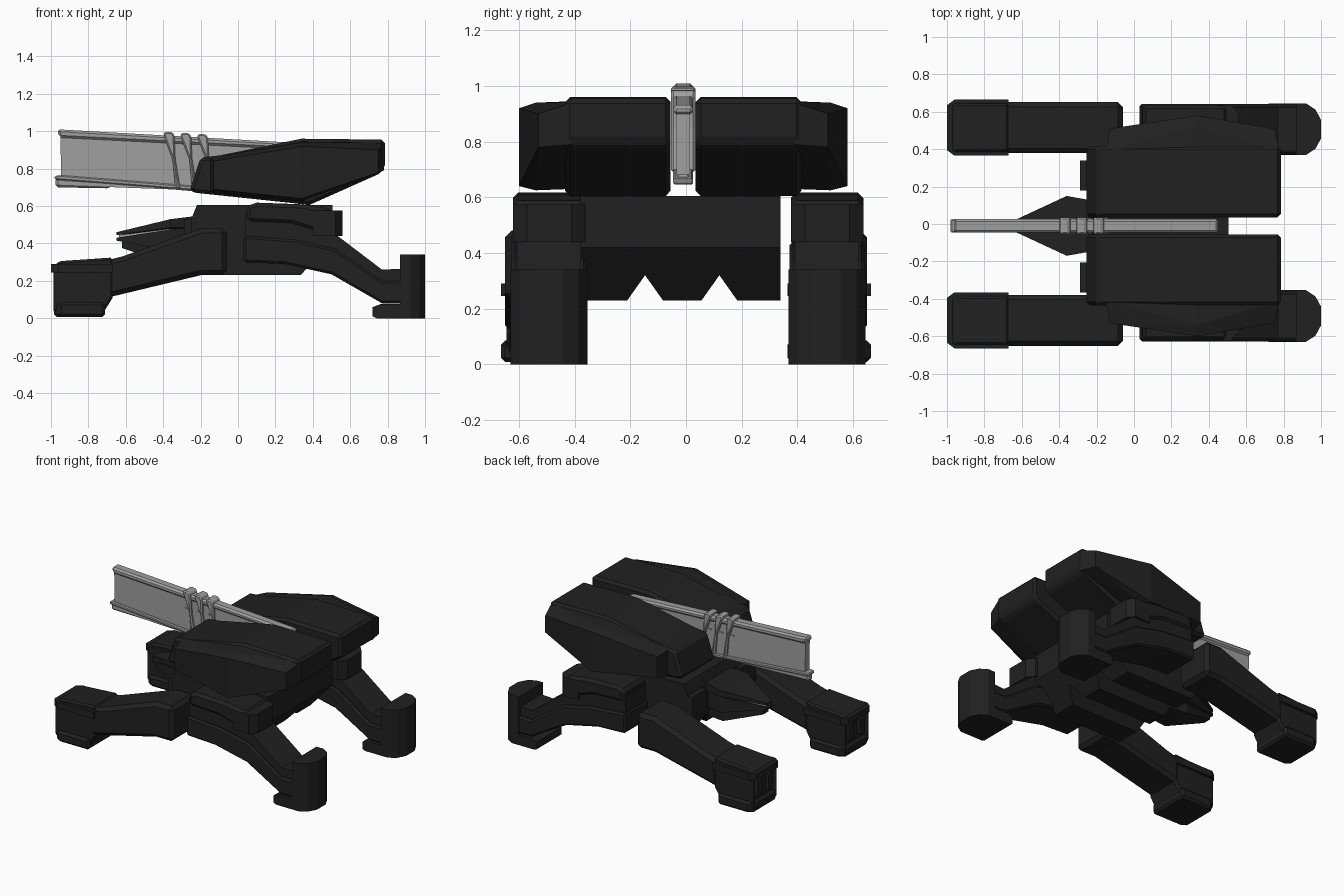
import bpy, bmesh
from mathutils import Vector

if "Cube" in bpy.data.objects:
    bpy.data.objects.remove(bpy.data.objects["Cube"])


def material(name, v):
    m = bpy.data.materials.new(name)
    m.diffuse_color = (v, v, v, 1)
    m.use_nodes = True
    m.node_tree.nodes["Principled BSDF"].inputs["Base Color"].default_value = m.diffuse_color
    return m


DARK = material("dark_armour", 0.015)
STEEL = material("steel", 0.35)


def finish(name, bm, mat, bevel=0):
    bmesh.ops.recalc_face_normals(bm, faces=bm.faces)
    me = bpy.data.meshes.new(name)
    bm.to_mesh(me)
    bm.free()
    me.materials.append(mat)
    ob = bpy.data.objects.new(name, me)
    bpy.context.collection.objects.link(ob)
    if bevel:
        b = ob.modifiers.new("chamfer", 'BEVEL')
        b.width, b.segments, b.limit_method = bevel, 1, 'ANGLE'
        b.angle_limit = 0.7
    return ob


def prism(name, pts, a, b, axis='Y', mat=DARK, bevel=0, end_inset=0):
    """Extrude a flat profile along an axis from a to b."""
    def at(p, t):
        return {'Y': (p[0], t, p[1]), 'Z': (p[0], p[1], t), 'X': (t, p[0], p[1])}[axis]
    bm = bmesh.new()
    lo = [bm.verts.new(at(p, a)) for p in pts]
    hi = [bm.verts.new(at(p, b)) for p in pts]
    bm.faces.new(lo)
    bm.faces.new(hi)
    n = len(pts)
    for i in range(n):
        bm.faces.new((lo[i], lo[(i + 1) % n], hi[(i + 1) % n], hi[i]))
    bmesh.ops.recalc_face_normals(bm, faces=bm.faces)
    if end_inset:
        face = min(bm.faces, key=lambda f: f.calc_center_median().x)
        bmesh.ops.inset_individual(bm, faces=[face], thickness=end_inset, depth=-end_inset)
    return finish(name, bm, mat, bevel)


def hull(name, pts, mat=DARK):
    bm = bmesh.new()
    for p in pts:
        bm.verts.new(p)
    res = bmesh.ops.convex_hull(bm, input=bm.verts)
    junk = [g for g in res['geom_interior'] if isinstance(g, bmesh.types.BMVert)]
    bmesh.ops.delete(bm, geom=junk, context='VERTS')
    bmesh.ops.dissolve_limit(bm, angle_limit=0.02, verts=bm.verts, edges=bm.edges)
    return finish(name, bm, mat)


def rect(x0, x1, z0, z1):
    return [(x0, z0), (x1, z0), (x1, z1), (x0, z1)]


# Hull with two grooves along its belly
body = prism("body", [(-0.22, .605), (.505, .605), (.505, .42), (.335, .23), (-.2, .23),
                      (-.25, .34), (-.25, .53)], -.38, .34)
for y in (-.147, .12):
    cut = prism("belly_cutter", [(y - .085, .20), (y + .085, .20), (y, .32)], -1, 1, 'X')
    cut.hide_render = True
    mod = body.modifiers.new("groove", 'BOOLEAN')
    mod.operation, mod.solver, mod.object = 'DIFFERENCE', 'EXACT', cut
    bpy.context.view_layer.objects.active = body
    bpy.ops.object.modifier_apply(modifier=mod.name)
    bpy.data.objects.remove(cut)

# Head: upper brow, light strip and jaw, all wedge shaped in plan
def wedge(name, x_tip, tip, z_tip, wide, z_wide, mat=DARK, back=-.2):
    pts = []
    for s in (-1, 1):
        for i in (0, 1):
            pts += [(x_tip, -.01 + s * tip, z_tip[i]), (-.36, -.01 + s * wide, z_wide[i]),
                    (back, -.01 + s * wide * .82, z_wide[i] + (.02 if i else 0))]
    return hull(name, pts, mat)


wedge("head_brow", -.65, .025, (.445, .46), .16, (.485, .53))
wedge("head_light_strip", -.635, .02, (.43, .445), .13, (.465, .50), STEEL, -.34)
wedge("head_jaw", -.65, .025, (.415, .43), .14, (.36, .475))
wedge("head_chin", -.62, .03, (.375, .415), .11, (.29, .42))
for y in (-.285, .26):
    prism("shoulder_block", rect(-.29, -.2, .38, .53), y - .08, y + .08)

# Two armoured pods either side of the gun
pod = [(-.26, .68), (-.2, .86), (-.1, .87), (.34, .96), (.785, .955), (.785, .80),
       (.75, .77), (.38, .605), (.3, .615), (-.22, .67)]
for s in (-1, 1):
    def y(d):
        return -.01 + s * d
    prism("pod", pod, y(.045), y(.425), bevel=.018)
    pts = [(x, y(d), z) for x, d, zs in (
        (-.13, .52, (.69, .84)), (.34, .59, (.64, .92)), (.75, .52, (.78, .90)),
        (-.15, .40, (.67, .86)), (.34, .40, (.63, .945)), (.78, .40, (.79, .94)),
        (.34, .53, (.625, .94))) for z in zs]
    hull("pod_side_plate", pts)

# Gun: web, rails and slanted rings
def gun(name, pts, w, bevel=0):
    return prism(name, pts, -.01 - w, -.01 + w, mat=STEEL, bevel=bevel)


gun("gun_web", [(-.95, .99), (.45, .90), (.45, .68), (-.25, .68), (-.945, .74)], .024)
gun("gun_top_rail", [(-.965, 1.01), (.45, .93), (.45, .895), (-.94, .965), (-.96, .975)], .036, .012)
gun("gun_lower_rail", [(-.98, .76), (-.955, .765), (.3, .665), (.3, .645), (-.25, .685), (-.98, .742)], .036, .006)
gun("gun_keel", [(-.975, .75), (-.975, .70), (-.70, .695), (-.65, .712), (.2, .655), (.2, .68)], .026, .012)
for i in range(3):
    x, dz = -.37 + i * .09, -.006 * i
    gun("gun_ring", [(x - .03, .985 + dz), (x - .02, .998 + dz), (x + .02, .995 + dz), (x + .03, .975 + dz),
                     (x + .035, .85), (x + .06, .70), (x + .055, .69), (x + .035, .69), (x + .02, .85)],
        .044, .01)
    gun("gun_ring_clip", rect(x - .02, x + .02, .865, .872), .03)

# Front legs and feet
for c in (-.515, .515):
    prism("front_leg", [(-.06, .23), (-.2, .23), (-.7, .11), (-.7, .31), (-.62, .33), (-.2, .48), (-.06, .48)],
          c - .136, c + .136, bevel=.025)
    prism("front_foot", [(-.995, .05), (-.97, .02), (-.72, .03), (-.67, .11), (-.67, .325),
                         (-.96, .305), (-.995, .26)], c - .13, c + .13, bevel=.012, end_inset=.035)
    plan = [(-.67, -.15), (-.96, -.15), (-1, -.12), (-1, .12), (-.96, .15), (-.67, .15)]
    plan = [(x, c + d) for x, d in plan]
    prism("front_foot_top_rim", plan, .245, .29, 'Z')
    plan = [(min(x, -.71) if x > -.9 else x + .015, v) for x, v in plan]
    prism("front_foot_sole", plan, .008, .085, 'Z', bevel=.015)
    for d in (-.06, .06):
        prism("front_foot_peg", rect(-.985, -.9, .11, .22), c + d - .025, c + d + .025)

# Rear legs: lower beam, recessed core, upper shell, ankle and foot
for c in (-.492, .507):
    prism("rear_leg_beam", [(.03, .30), (.25, .29), (.5, .235), (.77, .08), (.88, .08), (.88, .20), (.77, .20),
                            (.52, .37), (.3, .42), (.03, .44)], c - .135, c + .135, bevel=.012)
    prism("rear_leg_core", [(.04, .38), (.04, .56), (.3, .55), (.52, .45), (.77, .26), (.88, .265), (.88, .15),
                            (.75, .15), (.5, .3)], c - .115, c + .115)
    prism("rear_leg_shell", [(.045, .515), (.28, .505), (.5, .44), (.5, .585), (.33, .61), (.1, .618), (.045, .60)],
          c - .13, c + .13, bevel=.02)
    plan = [(.4, -.13), (.52, -.13), (.56, -.08), (.56, .08), (.52, .13), (.4, .13)]
    prism("rear_leg_knee", [(x, c + d) for x, d in plan], .44, .575, 'Z')
    plan = [(.865, -.138), (.92, -.138), (.97, -.105), (1, -.05), (1, .05), (.97, .105), (.92, .138), (.865, .138)]
    prism("rear_foot_column", [(x, c + d) for x, d in plan], 0, .34, 'Z')
    prism("rear_foot_toe", [(.72, .01), (.74, 0), (.9, 0), (.9, .075), (.76, .075), (.72, .06)],
          c - .138, c + .138)
